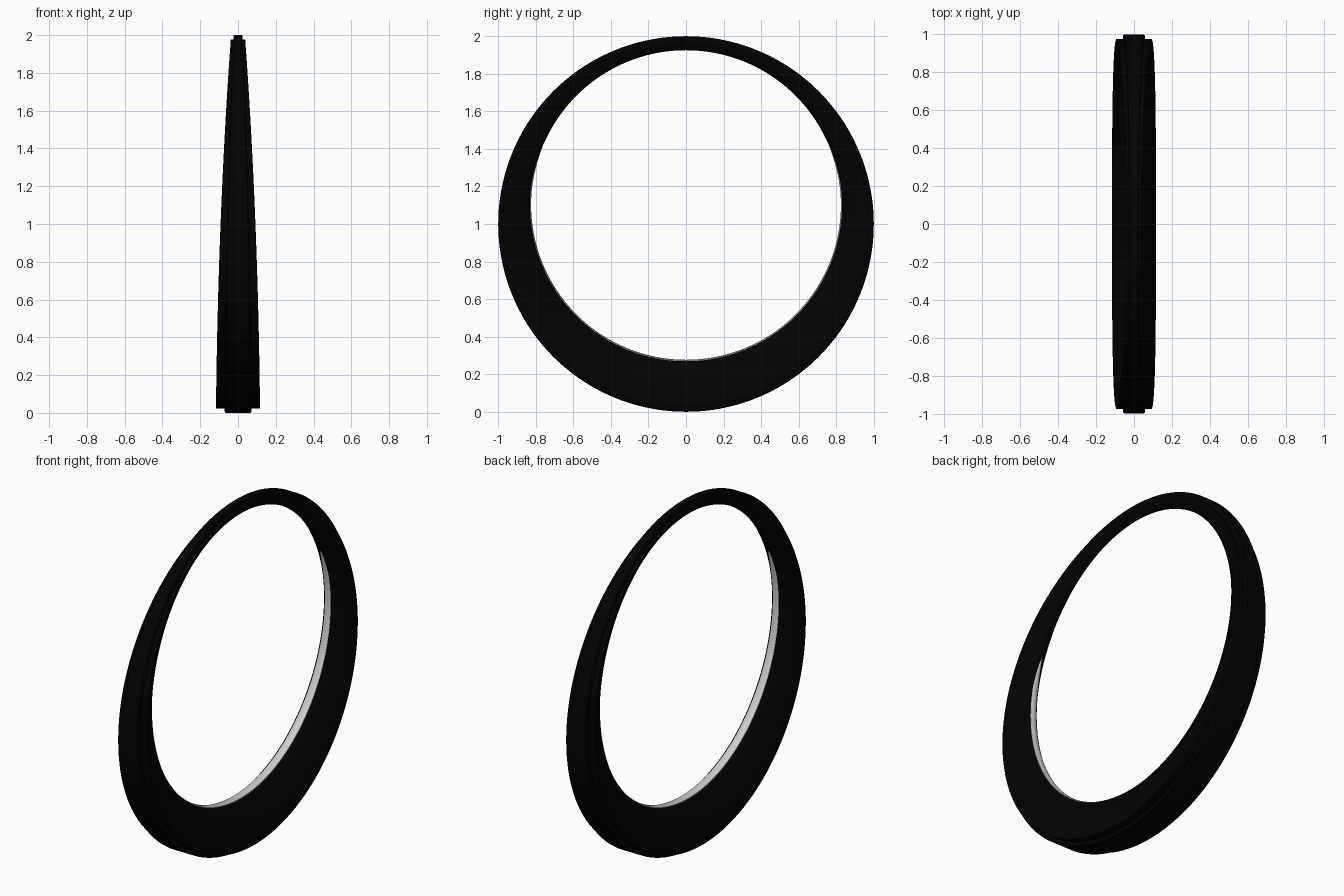
import bpy, bmesh, math

if "Cube" in bpy.data.objects:
    bpy.data.objects.remove(bpy.data.objects["Cube"])

SEG = 160


def half_width(z):
    return 0.1165 - 0.0105 * z - 0.0143 * z * z


def loft(name, section, angles, closed, color=None):
    """Skin closed cross-sections placed at each angle around the ring."""
    bm = bmesh.new()
    rows = [[bm.verts.new(p) for p in section(a)] for a in angles]
    n = len(rows[0])
    for i in range(len(rows) if closed else len(rows) - 1):
        a, b = rows[i], rows[(i + 1) % len(rows)]
        for j in range(n):
            k = (j + 1) % n
            bm.faces.new((a[j], a[k], b[k], b[j]))
    if not closed:
        bm.faces.new(rows[0])
        bm.faces.new(rows[-1])
    bmesh.ops.recalc_face_normals(bm, faces=bm.faces)
    me = bpy.data.meshes.new(name)
    bm.to_mesh(me)
    bm.free()
    ob = bpy.data.objects.new(name, me)
    bpy.context.collection.objects.link(ob)
    if color:
        mat = bpy.data.materials.new(name + "_colour")
        mat.diffuse_color = color
        mat.use_nodes = True
        mat.node_tree.nodes["Principled BSDF"].inputs["Base Color"].default_value = mat.diffuse_color
        me.materials.append(mat)
    bpy.ops.object.select_all(action='DESELECT')
    ob.select_set(True)
    bpy.context.view_layer.objects.active = ob
    bpy.ops.object.shade_smooth_by_angle(angle=math.radians(35))
    return ob


def inner_radius(a):
    """Slightly smaller opening above the ends of the grey strip."""
    f = max(0, min(1, (2.05 - abs((a + math.pi) % (2 * math.pi) - math.pi)) / 0.35))
    return 0.823 + 0.006 * f


def place(a, x, depth):
    """Depth 0 is the outer circle, 1 the raised inner circle."""
    s, c, r = math.sin(a), math.cos(a), inner_radius(a)
    y = s + (r * s - s) * depth
    z = (1 - c) + ((1.102 - r * c) - (1 - c)) * depth
    return x, y, z


def thickness(a):
    return 1 - inner_radius(a) + 0.102 * math.cos(a)


# Eccentric black ring: raised tread, shoulders, sides narrowing inward
def ring_section(a):
    w, t = half_width(1 - math.cos(a)), thickness(a)
    sh = 0.024 / t
    rest = 1 - sh
    half = [(0.56, 0), (0.60, 0.004 / t), (0.61, sh), (0.99, sh),
            (1.0, sh + 0.02 * rest), (0.97, sh + 0.12 * rest),
            (0.88, sh + 0.3 * rest), (0.70, sh + 0.55 * rest),
            (0.47, sh + 0.8 * rest), (0.32, sh + 0.94 * rest),
            (0.19, 0.995)]
    pts = half + [(-u, d) for u, d in reversed(half)]
    return [place(a, u * w, d) for u, d in pts]


loft("ring_body", ring_section, [2 * math.pi * i / SEG for i in range(SEG)],
     True, (0.0005, 0.0005, 0.0005, 1))


# Grey strip lining the lower inside, fading out at its two upper ends
END = 1.97


def strip_section(a):
    fade = math.sqrt(max(0.002, min(1, (END - abs(a)) / 0.2)))
    w, t = 0.24 * half_width(1 - math.cos(a)) * fade, thickness(a)
    prof = [(-1, -0.010), (-0.85, 0.000), (-0.45, 0.004), (0, 0.005),
            (0.45, 0.004), (0.85, 0.000), (1, -0.010), (0, -0.02)]
    return [place(a, u * w, 1 + (h * fade - 0.001) / t) for u, h in prof]


loft("inner_strip", strip_section,
     [-END + 2 * END * i / 96 for i in range(97)], False)
